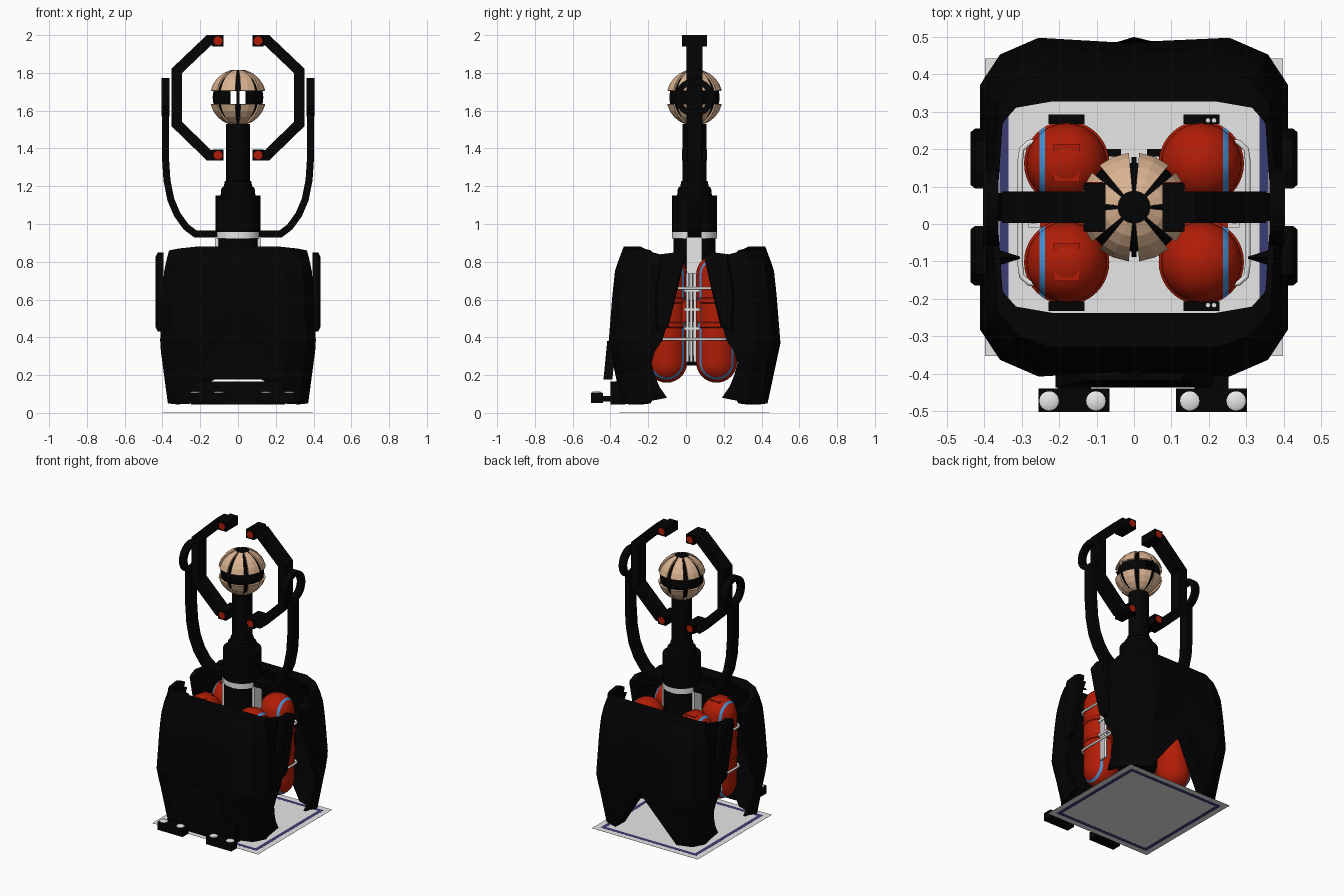
import bpy, bmesh, math
from mathutils import Vector

if "Cube" in bpy.data.objects:
    bpy.data.objects.remove(bpy.data.objects["Cube"])

CY = 0.045          # y of the central axis


def mat(name, r, g, b):
    m = bpy.data.materials.new(name)
    m.diffuse_color = (r, g, b, 1)
    m.use_nodes = True
    m.node_tree.nodes["Principled BSDF"].inputs["Base Color"].default_value = m.diffuse_color
    return m


BLACK = mat("matte black", .001, .001, .001)
RED = mat("tank red", .44, .012, .002)
BLUE = mat("stripe blue", .06, .3, .7)
NAVY = mat("border navy", .045, .045, .17)
GREY = mat("plate grey", .8, .8, .8)
TAN = mat("petal tan", .7, .45, .28)


def finish(name, bm, mats, smooth=False):
    bmesh.ops.remove_doubles(bm, verts=bm.verts, dist=1e-5)
    bmesh.ops.recalc_face_normals(bm, faces=bm.faces)
    me = bpy.data.meshes.new(name)
    bm.to_mesh(me)
    bm.free()
    ob = bpy.data.objects.new(name, me)
    bpy.context.collection.objects.link(ob)
    for m in mats:
        me.materials.append(m)
    if smooth:
        bpy.ops.object.select_all(action='DESELECT')
        ob.select_set(True)
        bpy.context.view_layer.objects.active = ob
        bpy.ops.object.shade_smooth_by_angle(angle=math.radians(35))
    return ob


def loft(name, rings, m, wrap=False, smooth=False, strip_caps=False):
    """Skin closed rings of points; cap the ends unless wrapped."""
    bm = bmesh.new()
    vs = [[bm.verts.new(p) for p in r] for r in rings]
    n, k = len(vs), len(vs[0])
    for i in range(n if wrap else n - 1):
        a, b = vs[i], vs[(i + 1) % n]
        for j in range(k):
            bm.faces.new((a[j], a[(j + 1) % k], b[(j + 1) % k], b[j]))
    if not wrap:
        for c in (vs[0], vs[-1]):
            if strip_caps:
                for j in range(k // 2 - 1):
                    bm.faces.new((c[j], c[j + 1], c[k - 2 - j], c[k - 1 - j]))
            else:
                bm.faces.new(c)
    return finish(name, bm, [m], smooth)


def box(name, x0, x1, y0, y1, z0, z1, m):
    return loft(name, [[(x0, y0, z), (x1, y0, z), (x1, y1, z), (x0, y1, z)] for z in (z0, z1)], m)


def lathe(name, cx, cy, prof, m, seg=32):
    return loft(name, [[(cx + r * math.cos(2 * math.pi * j / seg), cy + r * math.sin(2 * math.pi * j / seg), z)
                        for j in range(seg)] for r, z in prof], m, smooth=True)


def strap(name, path, t, w, m):
    """Sweep a t x w rectangle along a mitred path in the xz plane."""
    P = [Vector(p) for p in path]
    rings = []
    for i, p in enumerate(P):
        a = (p - P[i - 1]).normalized() if i else (P[1] - p).normalized()
        b = (P[i + 1] - p).normalized() if i < len(P) - 1 else a
        d = (a + b).normalized()
        n = Vector((-d.y, d.x)) * (t / 2 / max(.5, d.dot(a)))
        rings.append([(q.x, CY + s * w / 2, q.y) for q, s in ((p + n, 1), (p + n, -1), (p - n, -1), (p - n, 1))])
    return loft(name, rings, m)


def pipe(name, pts, r, m):
    cu = bpy.data.curves.new(name, 'CURVE')
    cu.dimensions, cu.bevel_depth, cu.bevel_resolution, cu.use_fill_caps = '3D', r, 2, True
    sp = cu.splines.new('POLY')
    sp.points.add(len(pts) - 1)
    for q, p in zip(sp.points, pts):
        q.co = (*p, 1)
    cu.materials.append(m)
    ob = bpy.data.objects.new(name, cu)
    bpy.context.collection.objects.link(ob)
    bpy.ops.object.select_all(action='DESELECT')
    ob.select_set(True)
    bpy.context.view_layer.objects.active = ob
    bpy.ops.object.convert(target='MESH')


def interp(z, table):
    for (z0, a), (z1, b) in zip(table, table[1:]):
        if z <= z1:
            return a + (b - a) * (max(z, z0) - z0) / (z1 - z0)
    return table[-1][1]


# Base plate with navy border
box("base_plate", -.398, .398, CY - .398, CY + .398, .0004, .0012, GREY)
for s in (1, -1):
    box("base_border_side", *sorted((s * .335, s * .36)), CY - .36, CY + .36, 0, .0016, NAVY)
    box("base_border_end", -.335, .335, *sorted((CY + s * .335, CY + s * .36)), 0, .0016, NAVY)

# Front and back armour shells: U-shaped walls with booted corner legs
XS = [(.04, .37), (.36, .413), (.62, .402), (.76, .39), (.88, .36)]
YS = [(.04, .385), (.30, .43), (.37, .455), (.62, .435), (.76, .42), (.88, .375)]
ES = [(.08, .145), (.16, .2), (.29, .235), (.39, .165), (.6, .115), (.88, .06)]
# columns: x fraction, y fraction, bottom z, top z, inner x offset, inner y offset
HALF = [(1, 0, .08, .81, .016, 0), (1, .6, .065, .85, .016, .01), (1, .72, .05, .86, .018, .045),
        (.87, .9, .045, .87, .0, .075), (.62, 1, .05, .88, .01, .092), (0, 1, .37, .88, 0, .092)]
COLS = HALF + [(-a, *rest) for a, *rest in HALF[-2::-1]]
for s, label in ((-1, "front"), (1, "back")):
    rings = []
    for a, b, lo, hi, tx, ty in COLS:
        out, inn = [], []
        for k in range(13):
            z = hi + (lo - hi) * k / 12
            X, Y = interp(z, XS), interp(z, YS)
            y = b * Y if b else interp(z, ES)
            out.append((a * X, CY + s * y, z))
            inn.append((a * (X - tx), CY + s * (y - ty), z))
        rings.append(out + inn[::-1])
    loft(label + "_shell", rings, BLACK, strip_caps=True)
    for sx in (-1, 1):
        # raised side plates on the shells
        ear = [(.05, .83), (.1, .85), (.18, .84), (.21, .62), (.2, .43), (.14, .45), (.09, .65)]
        loft(label + "_side_plate", [[(sx * x, CY + s * (y * f + .13 * (1 - f)), .64 + (z - .64) * f) for y, z in ear]
                                     for x, f in ((.395, 1), (.425, 1), (.437, .88))], BLACK)

# Front apron, bumper, lamp blocks and inward spikes
loft("front_apron", [[(-.21, y, z), (.21, y, z), (.13, y + .02, .38), (-.13, y + .02, .38)]
                     for y, z in ((-.437, .176), (-.39, .176))], BLACK)
box("front_bumper", -.25, .25, -.4, -.32, .045, .165, BLACK)
for x0, x1, lamps in ((-.255, -.065, (-.227, -.102)), (.112, .302, (.149, .273))):
    box("lamp_block", x0, x1, -.503, -.44, .052, .105, BLACK)
    box("lamp_bracket", x0 + .05, x1 - .05, -.44, -.31, .06, .09, BLACK)
    for x in lamps:
        lathe("lamp", x, -.473, [(.026, .1), (.026, .109), (.02, .113)], GREY, 16)
for sx in (-1, 1):
    loft("shell_spike", [[(sx * x, -.09 + r * c, .8 + r * d) for c, d in ((1, 0), (0, 1), (-1, 0), (0, -1))]
                         for x, r in ((.375, .025), (.305, .003))], BLACK)

# Four red tanks with blue stripe, pads, flanges and pipes
R = .108
prof = []
for i in range(9):
    t = math.pi / 2 * i / 8
    prof.append((max(R * math.sin(t), .001), .268 - R * math.cos(t)))
prof += [(R, .45), (R + .006, .455), (R + .006, .475), (R, .48), (R, .58), (R + .006, .585), (R + .006, .605), (R, .61)]
prof += [(r, 1.0 - z) for r, z in prof[8::-1]]
for sx in (-1, 1):
    for sy in (-1, 1):
        cx, cy = sx * .18, .03 + sy * .132
        ob = lathe("tank", cx, cy, prof, RED, 40)
        ob.data.materials.append(BLUE)
        bm = bmesh.new()
        bm.from_mesh(ob.data)
        for x in (.238, .252):
            bmesh.ops.bisect_plane(bm, geom=bm.verts[:] + bm.edges[:] + bm.faces[:],
                                   plane_co=(sx * x, 0, 0), plane_no=(1, 0, 0))
        for f in bm.faces:
            f.material_index = int(.238 < abs(f.calc_center_median().x) < .252)
        bm.to_mesh(ob.data)
        bm.free()
        yp = cy + sy * .118
        box("tank_pad", cx - .048, cx + .048, yp - .013, yp + .013, .45, .62, BLACK)
        box("tank_clamp", *sorted((sx * .035, sx * .08)), cy + .018, cy + .038, .45, .6, BLACK)
        if sx < 0:
            box("tank_hatch", cx - .035, cx + .035, cy - .05, cy + .05, .78, .832, RED)
        else:
            for dx in (.018, .034):
                pipe("tank_pipe", [(cx + dx, cy + sy * .115, z) for z in (.28, .74)], .007, GREY)
    # side pipework between the tanks
    for z in (.39, .66):
        pipe("side_rail", [(sx * x, y, z) for x, y in ((.24, .222), (.28, .218), (.3, .2), (.304, .17), (.304, -.11),
                                                      (.3, -.14), (.28, -.158), (.24, -.162))], .0075, GREY)
    for y in (.008, .028, .048):
        pipe("side_pipe", [(sx * .27, y, z) for z in (.27, .74)], .0085, GREY)
    for z in (.44, .54, .64):
        box("pipe_clip", *sorted((sx * .25, sx * .282)), -.01, .075, z, z + .015, GREY)
    box("side_valve", *sorted((sx * .15, sx * .25)), -.02, .085, .48, .6, RED)
    box("column_side_panel", *sorted((sx * .1, sx * .122)), .003, .085, .3, .93, GREY)

# Central column
lathe("lower_column", 0, CY, [(.09, .25), (.112, .3), (.112, .925)], BLACK)
lathe("column_ring", 0, CY, [(.119, .922), (.119, .957)], GREY)
lathe("upper_column", 0, CY, [(.118, .957), (.118, 1.15), (.092, 1.152), (.088, 1.19), (.075, 1.2), (.07, 1.225),
                              (.063, 1.23), (.063, 1.53)], BLACK)

# Petal globe
GZ = 1.67


def patch(name, r0, r1, t0, t1, a0, a1, m, rows=4, cols=2):
    """Thick patch of a sphere between polar and azimuth angles in degrees."""
    def p(r, t, a):
        t, a = math.radians(t), math.radians(a)
        return (r * math.sin(t) * math.cos(a), CY + r * math.sin(t) * math.sin(a), GZ + r * math.cos(t))
    rings = []
    for i in range(rows + 1):
        t = t0 + (t1 - t0) * i / rows
        az = [a0 + (a1 - a0) * j / cols for j in range(cols + 1)]
        rings.append([p(r1, t, a) for a in az] + [p(r0, t, a) for a in az[::-1]])
    loft(name, rings, m)


for i in range(8):
    a = -90 + 45 * i
    for t0, t1 in ((17, 76), (104, 163)):
        patch("globe_petal", .138, .15, t0, t1, a + 5.5, a + 39.5, TAN)
    patch("globe_rib", .124, .134, 12, 168, a - 3, a + 3, BLACK, 10, 1)
for a in (-70, 110):
    for k in range(4):
        patch("globe_band", .118, .134, 74, 106, a + 35 * k, a + 35 * k + 35, BLACK)
for s in (1, -1):
    lathe("globe_inner_cap", 0, CY, [(.125 * math.sin(math.radians(t)), GZ + s * .125 * math.cos(math.radians(t)))
                                     for t in (74, 60, 45, 30, 17)], BLACK, 16)
    lathe("globe_pole", 0, CY, [(.05, GZ + s * .115), (.05, GZ + s * .14), (.035, GZ + s * .146)], BLACK, 6)

# C-shaped emitter arms, supporting straps and side rings
for sx in (-1, 1):
    strap("emitter_arm", [(sx * x, z) for x, z in ((.085, 1.365), (.155, 1.365), (.325, 1.53), (.325, 1.81),
                                                  (.155, 1.972), (.085, 1.972))], .055, .085, BLACK)
    for z in (1.365, 1.97):
        box("emitter_tip", *sorted((sx * .076, sx * .135)), CY - .065, CY + .065, z - .03, z + .03, BLACK)
        loft("emitter_dot", [[(sx * .106 + .023 * math.cos(j * math.pi / 8), y, z + .023 * math.sin(j * math.pi / 8))
                              for j in range(16)] for y in (CY - .067, CY + .067)], RED)
    strap("support_strap", [(sx * x, z) for x, z in ((.09, .947), (.225, .947), (.275, .985), (.322, 1.05), (.356, 1.13),
                                                    (.376, 1.23), (.384, 1.35), (.384, 1.59))], .037, .075, BLACK)
    loft("side_ring", [[(sx * x, CY + r * math.cos(j * math.pi / 14), GZ + r * math.sin(j * math.pi / 14))
                        for x, r in ((.362, .07), (.362, .102), (.404, .102), (.404, .07))] for j in range(28)],
         BLACK, wrap=True)
